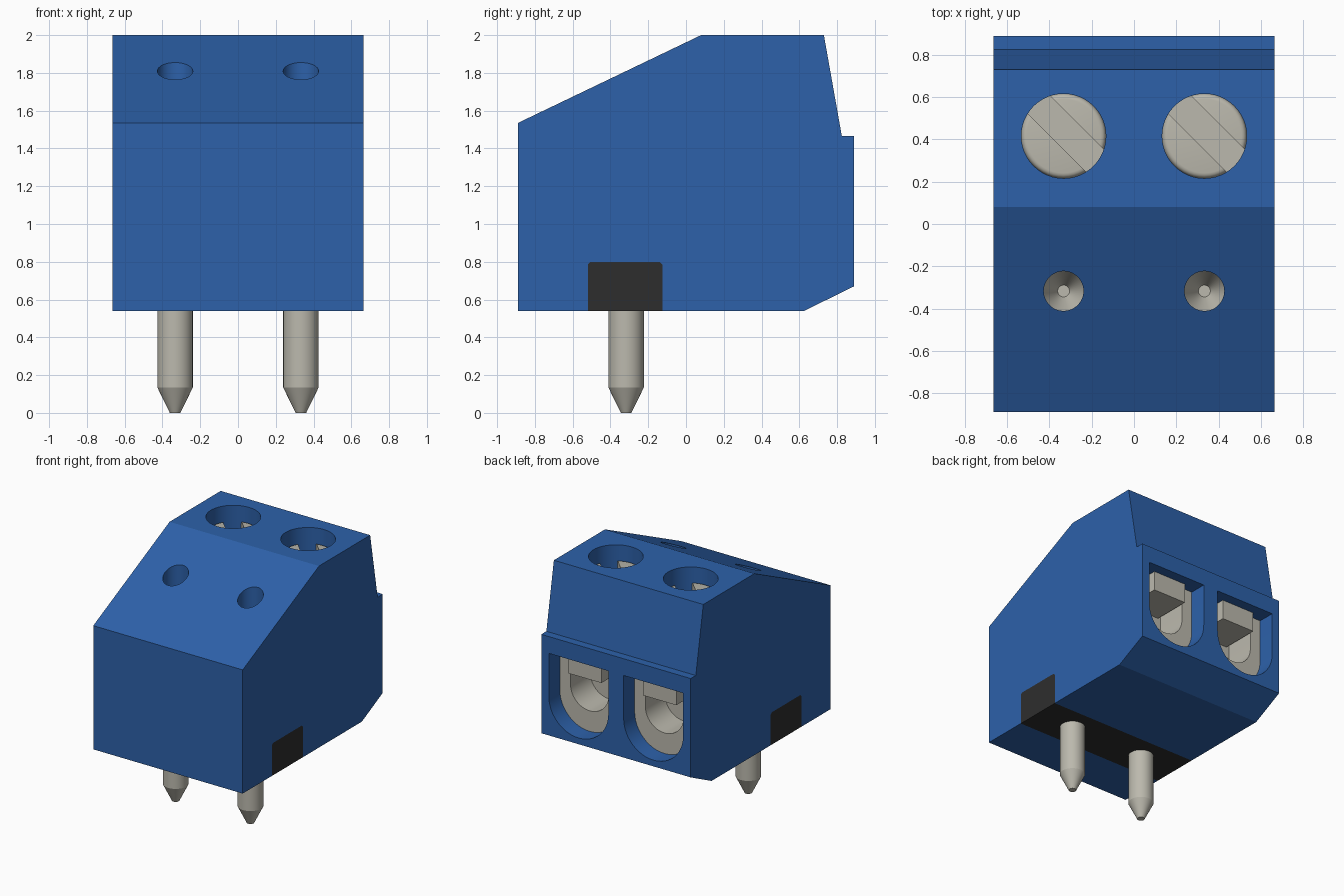
import bpy, bmesh, math
from mathutils import Matrix, Vector

cube = bpy.data.objects.get("Cube")
if cube:
    bpy.data.objects.remove(cube, do_unlink=True)


def material(name, rgb, rough=0.5):
    m = bpy.data.materials.new(name)
    m.use_nodes = True
    m.diffuse_color = (*rgb, 1)
    bsdf = m.node_tree.nodes["Principled BSDF"]
    bsdf.inputs["Base Color"].default_value = (*rgb, 1)
    bsdf.inputs["Roughness"].default_value = rough
    return m


BLUE = material("blue plastic", (0.026, 0.120, 0.400))
METAL = material("pale metal", (0.50, 0.485, 0.42))
BLACK = material("black plastic", (0.027, 0.027, 0.027))


def finish(name, bm, mat):
    bmesh.ops.recalc_face_normals(bm, faces=bm.faces)
    mesh = bpy.data.meshes.new(name)
    bm.to_mesh(mesh)
    bm.free()
    mesh.materials.append(mat)
    ob = bpy.data.objects.new(name, mesh)
    bpy.context.collection.objects.link(ob)
    return ob


def prism(name, points, offset, mat):
    """Extrude a closed outline of 3D points along offset."""
    bm = bmesh.new()
    face = bm.faces.new([bm.verts.new(p) for p in points])
    ext = bmesh.ops.extrude_face_region(bm, geom=[face], use_keep_orig=True)
    moved = [g for g in ext["geom"] if isinstance(g, bmesh.types.BMVert)]
    bmesh.ops.translate(bm, verts=moved, vec=Vector(offset))
    return finish(name, bm, mat)


def lathe(name, profile, x, y, mat, cap_first=True, cap_last=True, n=48):
    """Turn (radius, z) points around a vertical axis at x, y."""
    bm = bmesh.new()
    rings = [[bm.verts.new((x + r * math.cos(2 * math.pi * i / n),
                            y + r * math.sin(2 * math.pi * i / n), z)) for i in range(n)]
             for r, z in profile]
    for a, b in zip(rings, rings[1:]):
        for i in range(n):
            j = (i + 1) % n
            bm.faces.new((a[i], a[j], b[j], b[i]))
    if cap_first:
        bm.faces.new(rings[0][::-1])
    if cap_last:
        bm.faces.new(rings[-1])
    return finish(name, bm, mat)


def box(name, center, size, mat, turn=0.0):
    bm = bmesh.new()
    bmesh.ops.create_cube(bm, size=1, matrix=Matrix.Translation(center)
                          @ Matrix.Rotation(turn, 4, 'Z') @ Matrix.Diagonal((*size, 1)))
    return finish(name, bm, mat)


def arch(name, x, r, zc, top, y0, y1, mat):
    """U-shaped block: round bottom, flat top, running from y0 to y1."""
    pts = [(x + r, y0, top), (x - r, y0, top)]
    for i in range(25):
        a = math.pi + math.pi * i / 24
        pts.append((x + r * math.cos(a), y0, zc + r * math.sin(a)))
    return prism(name, pts, (0, y1 - y0, 0), mat)


def cut(ob, cutters):
    """Subtract the cutters, bake the result and delete them."""
    for c in cutters:
        c.hide_render = True
        mod = ob.modifiers.new("cut", 'BOOLEAN')
        mod.operation, mod.solver, mod.object = 'DIFFERENCE', 'EXACT', c
    baked = bpy.data.meshes.new_from_object(
        ob.evaluated_get(bpy.context.evaluated_depsgraph_get()))
    ob.modifiers.clear()
    ob.data = baked
    for c in cutters:
        bpy.data.objects.remove(c, do_unlink=True)


def smooth(ob):
    bpy.ops.object.select_all(action='DESELECT')
    ob.select_set(True)
    bpy.context.view_layer.objects.active = ob
    bpy.ops.object.shade_smooth_by_angle(angle=math.radians(25))


HALF = 0.665                # half width of the housing
POLES = {"right": -0.333, "left": 0.333}
PIN_Y, PIN_R = -0.317, 0.094
SCREW_Y, SCREW_R = 0.416, 0.2

# Housing: side outline with a notch for the base strip
strip_outline = [(-0.52, 0.54), (-0.52, 0.785), (-0.505, 0.80),
                 (-0.14, 0.80), (-0.125, 0.785), (-0.125, 0.54)]
outline = [(-0.89, 0.54), *strip_outline, (0.625, 0.54), (0.89, 0.67), (0.89, 1.465),
           (0.825, 1.465), (0.73, 2.0), (0.08, 2.0), (-0.89, 1.535)]
housing = prism("housing", [(-HALF, y, z) for y, z in outline], (2 * HALF, 0, 0), BLUE)
strip = prism("base_strip", [(-HALF, y, z) for y, z in strip_outline], (2 * HALF, 0, 0), BLACK)

housing_cutters, strip_cutters, rounded = [], [], [housing]
for side, x in POLES.items():
    # Openings: screw well, test hole above the pin, wire entry at the back
    housing_cutters += [
        lathe("screw_well_cutter", [(SCREW_R, 1.6), (SCREW_R, 2.2)], x, SCREW_Y, BLUE),
        lathe("test_hole_cutter", [(PIN_R, 0.7), (PIN_R, 2.2)], x, PIN_Y, BLUE),
        arch("wire_entry_cutter", x, 0.265, 0.985, 1.33, 0.42, 1.0, BLUE)]
    strip_cutters.append(
        lathe("pin_hole_cutter", [(PIN_R, 0.4), (PIN_R, 1.0)], x, PIN_Y, BLACK))

    # Hollow solder pin with a tapered tip, open at the top
    rounded.append(lathe(side + "_pin", [(0.028, 0.0), (PIN_R, 0.135), (PIN_R, 0.80)],
                         x, PIN_Y, METAL, cap_last=False))

    # Screw with a softened rim and a diagonal slot
    rim = [(SCREW_R - 0.025 + 0.025 * math.cos(a), 1.855 + 0.025 * math.sin(a))
           for a in (math.pi / 2 * i / 4 for i in range(5))]
    screw = lathe(side + "_screw", [(SCREW_R, 1.6), *rim], x, SCREW_Y, METAL)
    shift = 0.0225 / math.sqrt(2)
    cut(screw, [box("slot_cutter", (x + shift, SCREW_Y + shift, 1.85),
                    (0.6, 0.135, 0.24), METAL, -math.pi / 4)])
    rounded.append(screw)

    # Wire clamp: recessed cage with a round-bottomed hole and a pressure block
    cage = arch(side + "_clamp_cage", x, 0.265, 0.985, 1.33, 0.42, 0.75, METAL)
    cut(cage, [arch("cage_cutter", x, 0.17, 1.055, 1.26, 0.5, 0.9, METAL)])
    rounded.append(cage)
    box(side + "_clamp_block", (x, 0.655, 1.25), (0.295, 0.31, 0.158), METAL)

cut(housing, housing_cutters)
cut(strip, strip_cutters)
for ob in rounded + [strip]:
    smooth(ob)
